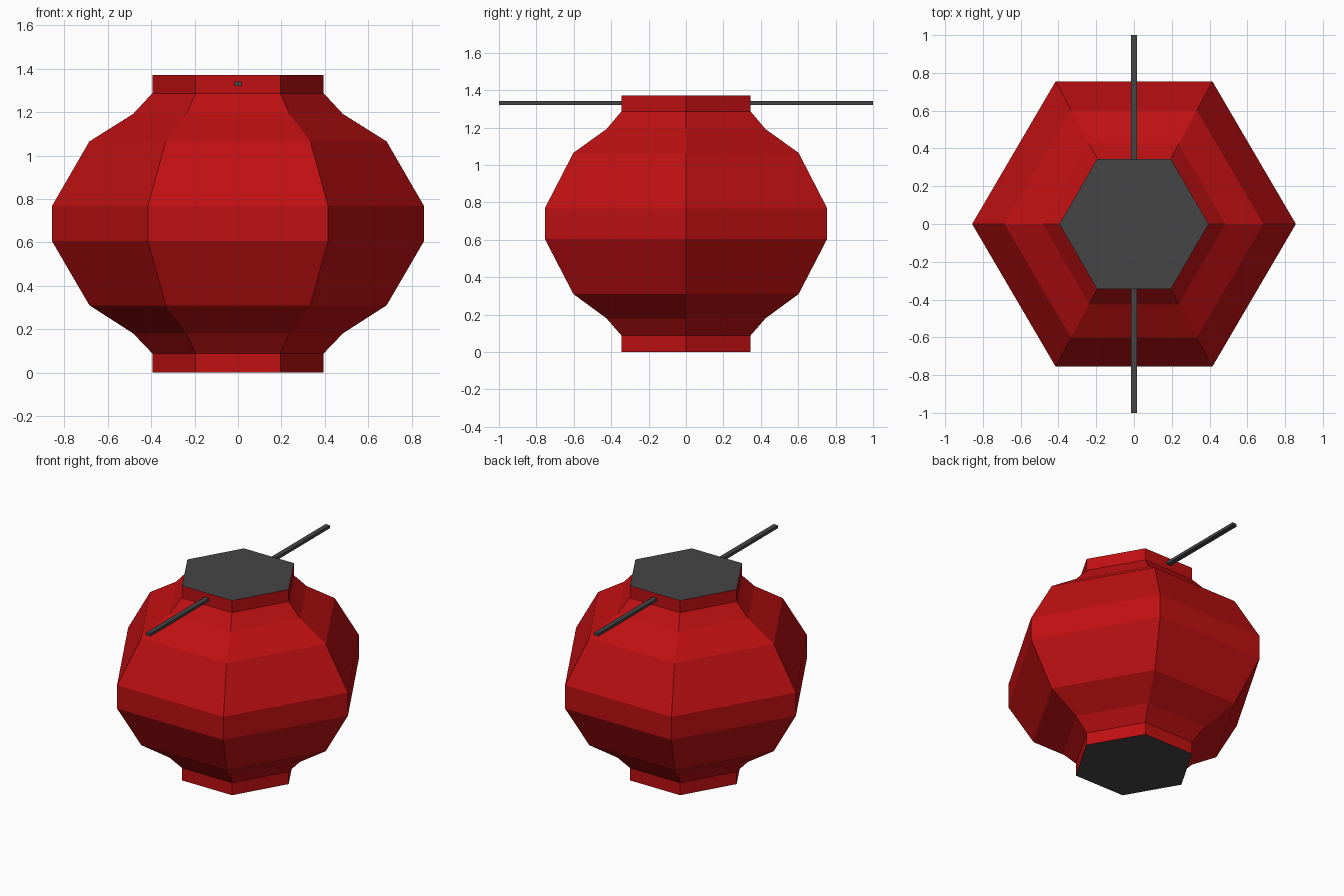
import bpy, bmesh, math

if "Cube" in bpy.data.objects:
    bpy.data.objects.remove(bpy.data.objects["Cube"])


def material(name, rgb):
    m = bpy.data.materials.new(name)
    m.diffuse_color = (*rgb, 1)
    m.use_nodes = True
    m.node_tree.nodes["Principled BSDF"].inputs["Base Color"].default_value = m.diffuse_color
    return m


red = material("lantern red", (0.52, 0.005, 0.006))
grey = material("dark grey", (0.06, 0.06, 0.06))


def make_object(name, bm, mats):
    bmesh.ops.recalc_face_normals(bm, faces=bm.faces)
    mesh = bpy.data.meshes.new(name)
    bm.to_mesh(mesh)
    bm.free()
    for m in mats:
        mesh.materials.append(m)
    ob = bpy.data.objects.new(name, mesh)
    bpy.context.collection.objects.link(ob)
    return ob


# Lantern body: six-sided rings (z, corner x, edge half width, edge y)
profile = [
    (0.00, 0.395, 0.195, 0.345), (0.088, 0.395, 0.195, 0.345),
    (0.18, 0.483, 0.237, 0.425), (0.31, 0.685, 0.333, 0.602),
    (0.605, 0.857, 0.415, 0.755), (0.768, 0.857, 0.415, 0.755),
    (1.065, 0.685, 0.333, 0.602), (1.192, 0.483, 0.237, 0.425),
    (1.287, 0.395, 0.195, 0.345), (1.372, 0.395, 0.195, 0.345),
]
bm = bmesh.new()
rings = []
for z, cx, ex, ey in profile:
    corners = [(cx, 0), (ex, ey), (-ex, ey), (-cx, 0), (-ex, -ey), (ex, -ey)]
    rings.append([bm.verts.new((x, y, z)) for x, y in corners])
for low, high in zip(rings, rings[1:]):
    for i in range(6):
        j = (i + 1) % 6
        bm.faces.new((low[i], low[j], high[j], high[i]))

# Grey end caps
for ring in (rings[0], rings[-1]):
    bm.faces.new(ring).material_index = 1
make_object("lantern_body", bm, [red, grey])

# Hanging rod through the collar
bm = bmesh.new()
bmesh.ops.create_cube(bm, size=1)
bmesh.ops.scale(bm, vec=(0.034, 2.0, 0.02), verts=bm.verts)
bmesh.ops.translate(bm, vec=(0, 0, 1.331), verts=bm.verts)
make_object("hanging_rod", bm, [grey])
